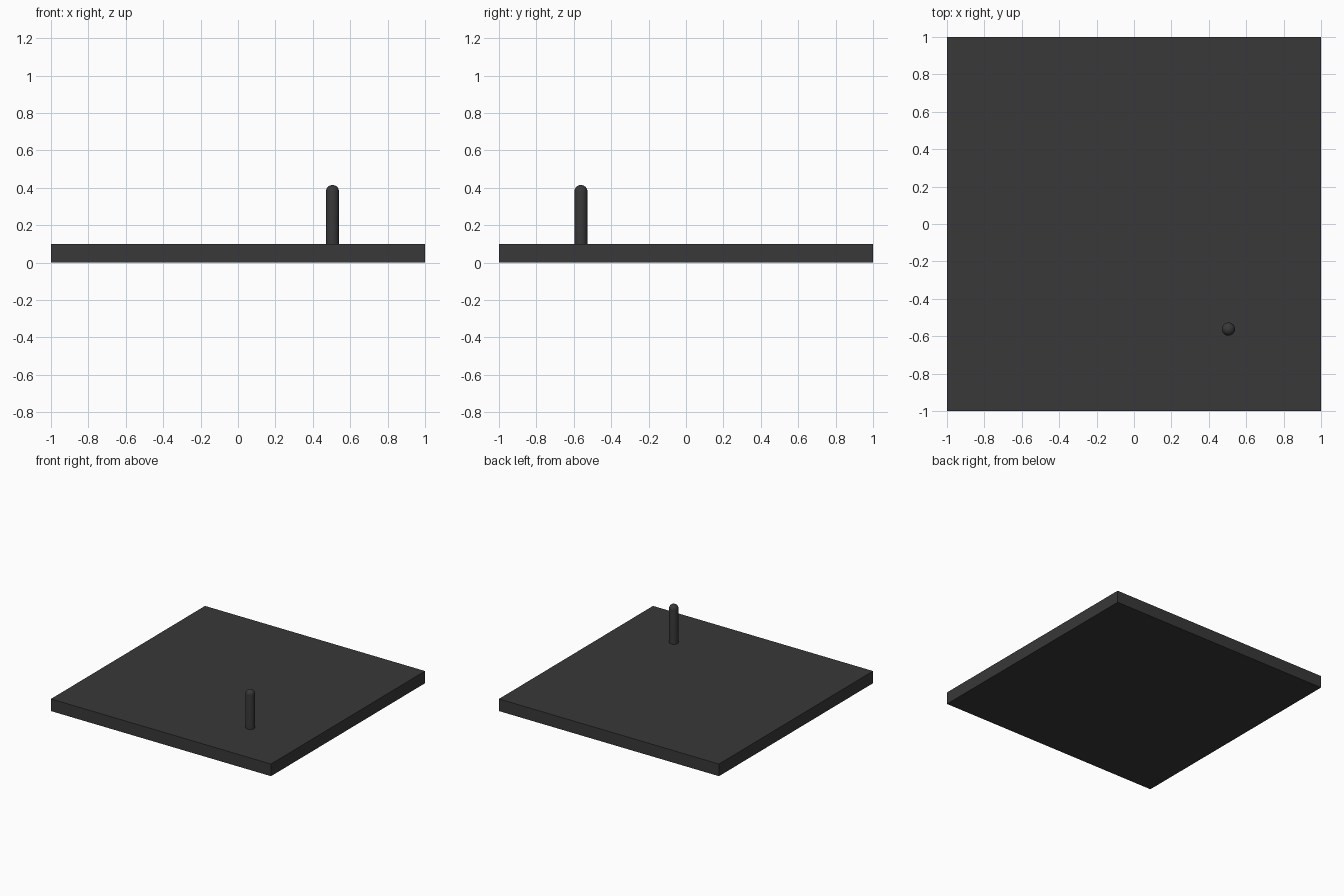
import bpy, bmesh, math
from mathutils import Vector

if "Cube" in bpy.data.objects:
    bpy.data.objects.remove(bpy.data.objects["Cube"])

SLAB_TOP = 0.10
PIN_X, PIN_Y, PIN_R, PIN_TOP = 0.505, -0.562, 0.035, 0.415

mat = bpy.data.materials.new("dark_grey")
mat.diffuse_color = (0.04, 0.04, 0.04, 1)
mat.use_nodes = True
mat.node_tree.nodes["Principled BSDF"].inputs["Base Color"].default_value = mat.diffuse_color


def add_object(name, bm, location):
    mesh = bpy.data.meshes.new(name)
    bmesh.ops.recalc_face_normals(bm, faces=bm.faces[:])
    bm.to_mesh(mesh)
    bm.free()
    mesh.materials.append(mat)
    obj = bpy.data.objects.new(name, mesh)
    obj.location = location
    bpy.context.collection.objects.link(obj)
    return obj


# Square base plate
bm = bmesh.new()
bmesh.ops.create_cube(bm, size=1)
bmesh.ops.scale(bm, vec=(2, 2, SLAB_TOP), verts=bm.verts[:])
add_object("base_plate", bm, (0, 0, SLAB_TOP / 2))

# Round-tipped pin: shaft and hemispherical tip turned from one profile
bm = bmesh.new()
shoulder = PIN_TOP - PIN_R
profile = [(0, SLAB_TOP - 0.01), (PIN_R, SLAB_TOP - 0.01)]
for i in range(9):
    a = math.pi / 2 * i / 8
    profile.append((PIN_R * math.cos(a), shoulder + PIN_R * math.sin(a)))
verts = [bm.verts.new((r, 0, z)) for r, z in profile]
edges = [bm.edges.new(pair) for pair in zip(verts, verts[1:])]
bmesh.ops.spin(bm, geom=verts + edges, cent=(0, 0, 0), axis=Vector((0, 0, 1)),
               angle=2 * math.pi, steps=32, use_merge=True)
bmesh.ops.remove_doubles(bm, verts=bm.verts[:], dist=1e-5)
pin = add_object("pin", bm, (PIN_X, PIN_Y, 0))

bpy.ops.object.select_all(action='DESELECT')
pin.select_set(True)
bpy.context.view_layer.objects.active = pin
bpy.ops.object.shade_smooth_by_angle(angle=math.radians(35))
